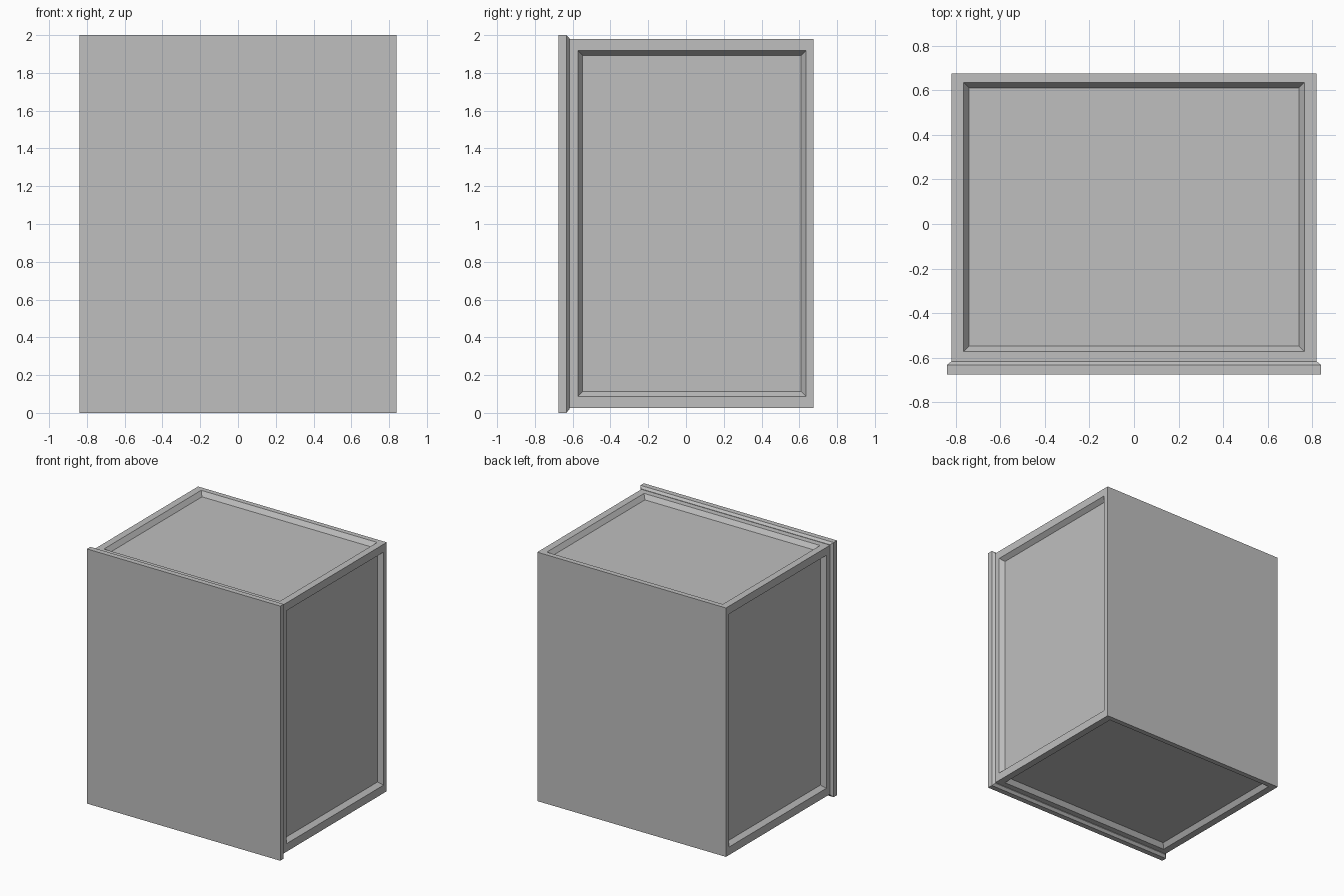
import bpy
import bmesh
from mathutils import Vector

if "Cube" in bpy.data.objects:
    bpy.data.objects.remove(bpy.data.objects["Cube"], do_unlink=True)

grey = bpy.data.materials.new("light_grey")
grey.use_nodes = True
colour = (0.52, 0.52, 0.52, 1)
grey.diffuse_color = colour
grey.node_tree.nodes["Principled BSDF"].inputs["Base Color"].default_value = colour


def box(lo, hi):
    bm = bmesh.new()
    bmesh.ops.create_cube(bm, size=1)
    lo, hi = Vector(lo), Vector(hi)
    for v in bm.verts:
        v.co = [lo[i] if v.co[i] < 0 else hi[i] for i in range(3)]
    bm.normal_update()
    return bm


def finish(bm, name):
    mesh = bpy.data.meshes.new(name)
    bm.to_mesh(mesh)
    bm.free()
    mesh.materials.append(grey)
    obj = bpy.data.objects.new(name, mesh)
    bpy.context.collection.objects.link(obj)
    return obj


def inset_to(bm, face, lo, hi, depth):
    """Inset a face to the given limits and push it inwards."""
    bmesh.ops.inset_individual(bm, faces=[face], thickness=0.02)
    centre = face.calc_center_median()
    normal = face.normal.copy()
    for v in face.verts:
        for i in range(3):
            if abs(normal[i]) < 0.5:
                v.co[i] = lo[i] if v.co[i] < centre[i] else hi[i]
        v.co -= normal * depth


# Cabinet body with a sloped recess in each side, the top and the bottom
body = box((-0.82, -0.625, 0.025), (0.82, 0.675, 1.98))
outer_lo, outer_hi = Vector((-0.765, -0.572, 0.088)), Vector((0.765, 0.635, 1.918))
slope = Vector((0.025, 0.025, 0.025))
for panel in [f for f in body.faces if abs(f.normal.y) < 0.5]:
    inset_to(body, panel, outer_lo, outer_hi, 0)
    inset_to(body, panel, outer_lo + slope, outer_hi - slope, 0.035)
finish(body, "cabinet_body")

# Front door slab with a chamfered back edge meeting the body
door = box((-0.84, -0.675, 0), (0.84, -0.633, 2))
back = next(f for f in door.faces if f.normal.y > 0.5)
inset_to(door, back, (-0.82, 0, 0.02), (0.82, 0, 1.983), -0.016)
finish(door, "front_door")
